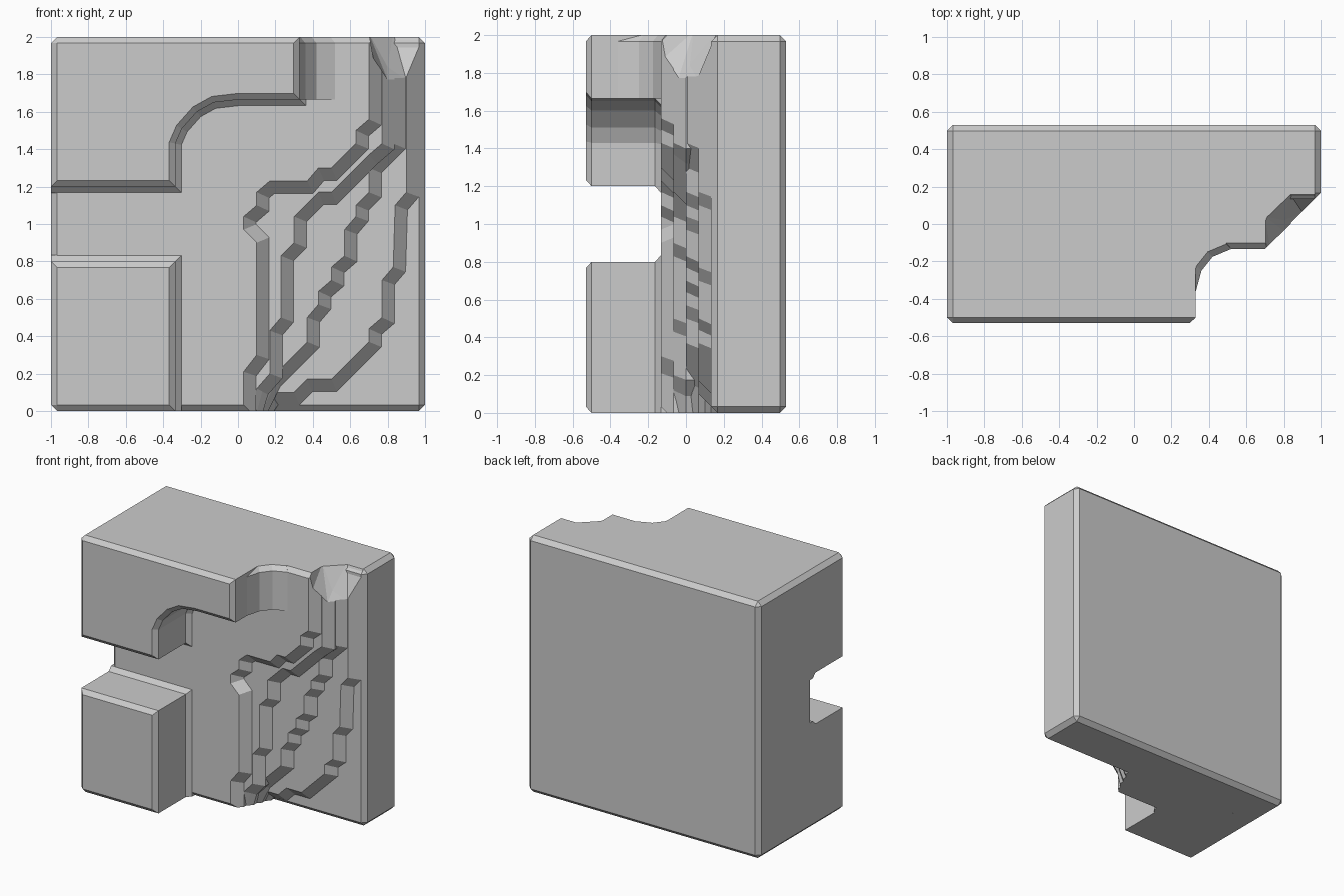
import bpy, bmesh
from mathutils import Vector

if "Cube" in bpy.data.objects:
    bpy.data.objects.remove(bpy.data.objects["Cube"])

C = 0.033       # chamfer size
STEP = 0.0667   # terrace depth


def finish(name, bm):
    bmesh.ops.remove_doubles(bm, verts=bm.verts, dist=0.0005)
    bmesh.ops.recalc_face_normals(bm, faces=bm.faces)
    me = bpy.data.meshes.new(name)
    bm.to_mesh(me)
    bm.free()
    ob = bpy.data.objects.new(name, me)
    bpy.context.collection.objects.link(ob)
    return ob


def offset(path, d):
    """Shift an open x-z path to its right by d, with mitred corners."""
    pts = [Vector(p) for p in path]
    normals = []
    for a, b in zip(pts, pts[1:]):
        t = (b - a).normalized()
        normals.append(Vector((t.y, -t.x)))
    out = []
    for i, p in enumerate(pts):
        n1, n2 = normals[max(i - 1, 0)], normals[min(i, len(normals) - 1)]
        m = n1 + n2
        out.append(p + m * (2 * d / m.length_squared))
    return out


def loft(name, path, corners, rings):
    """Solid left of the path; each ring is (y, path offset, outer inset)."""
    bm = bmesh.new()
    loops = []
    for y, d, inset in rings:
        pts = offset(path, d) + [Vector(c) for c in corners]
        loops.append([bm.verts.new((min(max(p.x, -1 + inset), 1 - inset), y,
                                    min(max(p.y, inset), 2 - inset))) for p in pts])
    n = len(loops[0])
    for a, b in zip(loops, loops[1:]):
        for i in range(n):
            j = (i + 1) % n
            bm.faces.new((a[i], a[j], b[j], b[i]))
    bm.faces.new(loops[0])
    bm.faces.new(loops[-1])
    return finish(name, bm)


def hull(name, points):
    bm = bmesh.new()
    for p in points:
        bm.verts.new(p)
    bmesh.ops.convex_hull(bm, input=bm.verts)
    return finish(name, bm)


TOP_LEFT = [(-1 + C, 2), (-1, 2 - C)]
BOTTOM_LEFT = [(-1, C), (-1 + C, 0)]

# Back slab with chamfered edges
bm = bmesh.new()
bmesh.ops.create_cube(bm, size=1)
for v in bm.verts:
    v.co = (v.co.x * 2, 0.3317 + v.co.y * 0.3967, 1 + v.co.z * 2)
bmesh.ops.bevel(bm, geom=bm.edges[:], offset=C, segments=1, affect='EDGES')
finish("back_slab", bm)

# Terrace edges, from the front step to the rear one
contours = [
    [(.03, 0), (.03, .21), (.1, .3), (.1, .9), (.03, .97), (.03, 1.04), (.1, 1.1),
     (.1, 1.17), (.17, 1.23), (.37, 1.23), (.43, 1.3), (.5, 1.3), (.63, 1.43),
     (.63, 1.5), (.7, 1.56), (.7, 2)],
    [(.07, 0), (.1, .12), (.17, .2), (.17, .43), (.23, .5), (.23, .83), (.3, .9),
     (.3, 1.04), (.43, 1.17), (.5, 1.17), (.7, 1.37), (.77, 1.43), (.77, 2)],
    [(.1, 0), (.17, .17), (.37, .37), (.37, .5), (.43, .57), (.43, .64), (.5, .7),
     (.5, .77), (.57, .83), (.57, .97), (.63, 1.04), (.63, 1.1), (.7, 1.17),
     (.7, 1.3), (.83, 1.43), (.83, 2)],
    [(.13, 0), (.17, .1), (.3, .1), (.37, .17), (.5, .17), (.7, .37), (.7, .44),
     (.77, .5), (.77, .7), (.83, .77), (.84, 1.1), (.9, 1.17), (.9, 2)],
]
terraces = []
for k, path in enumerate(contours):
    y = -2 * STEP + k * STEP
    terraces.append(loft(f"terrace_{k + 1}", path, TOP_LEFT + BOTTOM_LEFT,
                         [(y, 0, C), (y + C, C, 0), (y + STEP, STEP, 0), (0.2, STEP, 0)]))

# Raised blocks on the left, with a flared foot
raised = [(-0.53, -C, C), (-0.5, 0, 0), (-0.165, 0, 0), (-0.133, C, 0), (-0.05, C, 0)]
loft("lower_block", [(-.335, 0), (-.335, .8), (-1, .8)], BOTTOM_LEFT, raised)
loft("upper_block", [(-1, 1.2), (-.335, 1.2), (-.335, 1.43), (-.3, 1.51), (-.22, 1.6),
                     (-.13, 1.65), (0, 1.665), (.33, 1.665), (.33, 2)], TOP_LEFT, raised)

# Curved fillet beside the upper block
profile = [(.33, -.36), (.36, -.25), (.42, -.175), (.52, -.133)]
bm = bmesh.new()
loops = []
for z, s in ((1.665, 0), (2 - C, 0), (2, C)):
    ring = [(x - s * .8, y + s * .8) for x, y in profile] + [(.45, 0), (.25, 0), (.25, -.36)]
    loops.append([bm.verts.new((x, y, z)) for x, y in ring])
for a, b in zip(loops, loops[1:]):
    for i in range(7):
        j = (i + 1) % 7
        bm.faces.new((a[i], a[j], b[j], b[i]))
bm.faces.new(loops[0])
bm.faces.new(loops[-1])
finish("side_fillet", bm)

# Faceted notch at the top of the terraces
cutter = hull("notch_cutter", [
    (.7, -.25, 2.02), (.7, .04, 2.02), (.83, .165, 2.02), (1.02, .165, 2.02), (1.02, -.25, 2.02),
    (.73, -.15, 1.85), (.8, .02, 1.84), (.88, .06, 1.84), (.9, .06, 1.77), (.8, -.04, 1.77)])
cutter.hide_render = True
cutter.hide_viewport = True
for ob in terraces:
    mod = ob.modifiers.new("notch", 'BOOLEAN')
    mod.operation = 'DIFFERENCE'
    mod.solver = 'EXACT'
    mod.object = cutter
